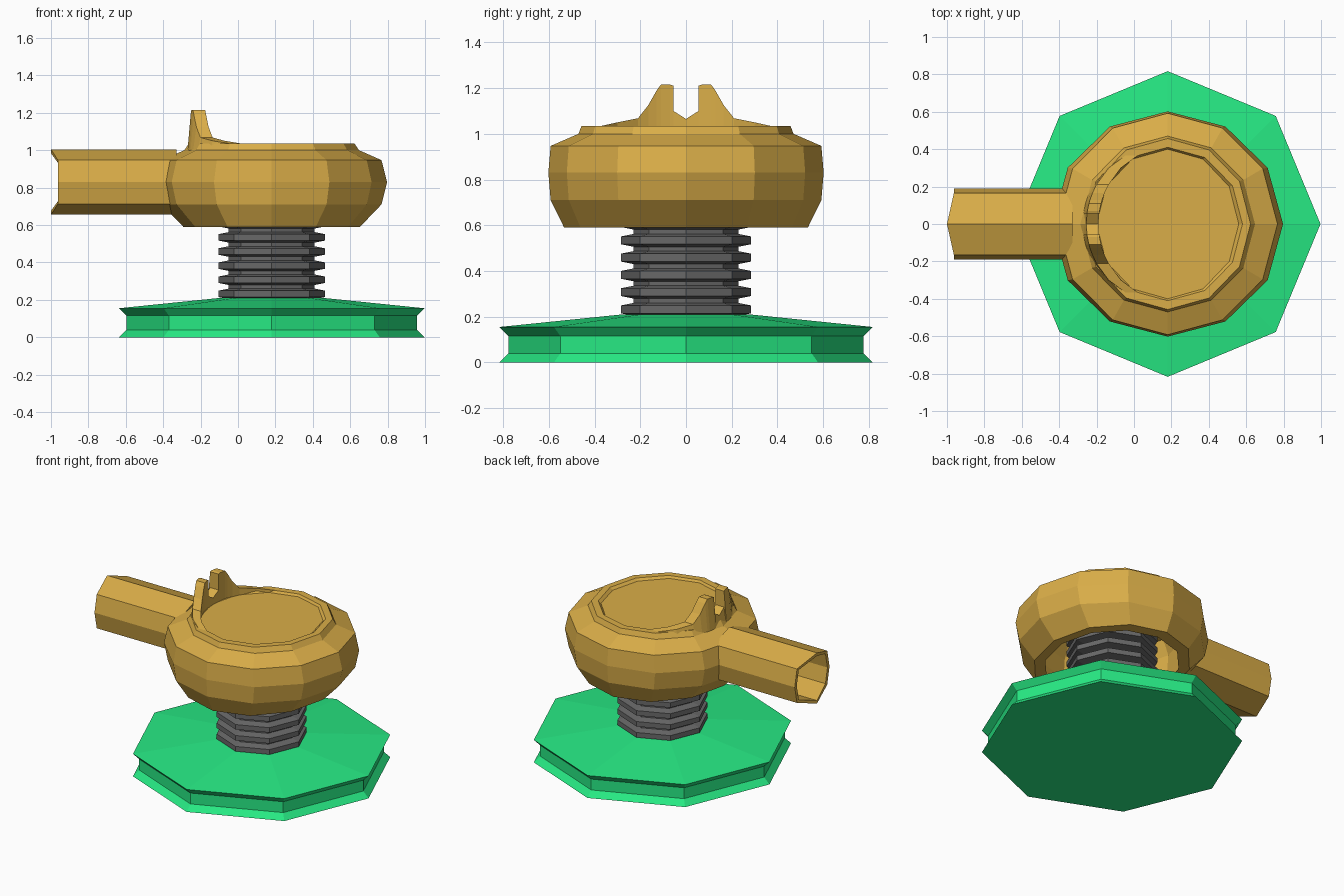
import bpy, bmesh
from math import cos, sin, tau, sqrt

if "Cube" in bpy.data.objects:
    bpy.data.objects.remove(bpy.data.objects["Cube"])

CX = 0.18  # shared vertical axis of base, screw and housing


def material(name, rgb):
    m = bpy.data.materials.new(name)
    m.diffuse_color = (*rgb, 1)
    m.use_nodes = True
    m.node_tree.nodes["Principled BSDF"].inputs["Base Color"].default_value = m.diffuse_color
    return m


GREEN = material("green", (0.02, 0.82, 0.23))
BRASS = material("brass", (0.70, 0.42, 0.065))
STEEL = material("dark_steel", (0.14, 0.14, 0.14))


def loft(name, loops, mat):
    """Skin equal-length loops with quads and cap both ends."""
    bm = bmesh.new()
    rows = [[bm.verts.new(p) for p in loop] for loop in loops]
    n = len(rows[0])
    for a, b in zip(rows, rows[1:]):
        for i in range(n):
            j = (i + 1) % n
            bm.faces.new((a[i], a[j], b[j], b[i]))
    bm.faces.new(rows[0][::-1])
    bm.faces.new(rows[-1])
    bmesh.ops.recalc_face_normals(bm, faces=bm.faces)
    me = bpy.data.meshes.new(name)
    bm.to_mesh(me)
    bm.free()
    me.materials.append(mat)
    ob = bpy.data.objects.new(name, me)
    bpy.context.collection.objects.link(ob)
    return ob


def ring(n, z, rx, ry=None):
    ry = ry or rx
    return [(CX + rx * cos(tau * i / n), ry * sin(tau * i / n), z) for i in range(n)]


# Octagonal base with a grooved edge and a shallow cone top
base = [(0, 0.817), (0.04, 0.777), (0.115, 0.777), (0.155, 0.817), (0.21, 0.28)]
loft("base", [ring(8, z, r) for z, r in base], GREEN)

# Ridged screw post, running up inside the housing
post = [(0.19, 0.23)]
for k in range(8):
    z = 0.232 + 0.0755 * k
    post += [(z - 0.028, 0.23), (z - 0.017, 0.285), (z + 0.017, 0.285), (z + 0.028, 0.23)]
post.append((0.86, 0.23))
loft("screw_post", [ring(8, z, r) for z, r in post], STEEL)

# Round housing: hollow underside, bulging wall, stepped lid with shallow recess
housing = [
    (0.93, 0.42, 0.42), (0.83, 0.46, 0.46), (0.70, 0.45, 0.47), (0.59, 0.41, 0.45),
    (0.59, 0.472, 0.533), (0.71, 0.587, 0.592), (0.83, 0.617, 0.602),
    (0.947, 0.587, 0.592), (1.0, 0.467, 0.47), (1.035, 0.443, 0.457),
    (1.035, 0.40, 0.41), (1.02, 0.38, 0.40),
]
loft("housing", [ring(12, *h) for h in housing], BRASS)

# Side pipe: flattened octagon, pointed at top and bottom of its open mouth
section = [(0, 0.175), (0.165, 0.117), (0.19, 0), (0.165, -0.117),
           (0, -0.175), (-0.165, -0.117), (-0.19, 0), (-0.165, 0.117)]


def pipe_loop(x, scale=1.0, tip=0.0):
    return [(x - (tip if y == 0 else 0), y * scale, 0.83 + dz * scale) for y, dz in section]


loft("side_pipe", [pipe_loop(-0.33), pipe_loop(-0.963, 1, 0.037),
                   pipe_loop(-0.963, 0.88, 0.037), pipe_loop(-0.42, 0.88)], BRASS)

# Notched sight tab that follows the lid rim, mirrored across y
half = [(0.055, 1.10), (0.055, 1.21), (0.07, 1.215), (0.11, 1.215), (0.128, 1.19),
        (0.165, 1.125), (0.21, 1.068), (0.30, 1.05), (0.39, 1.03)]
stations = [(-y, z) for y, z in reversed(half)] + [(0, 1.065)] + half
loops = []
for y, top in stations:
    x = CX - sqrt(0.435 ** 2 - y * y)
    loops.append([(x - 0.02, y, 0.98), (x + 0.065, y, 0.98), (x + 0.065, y, top), (x, y, top)])
loft("sight_tab", loops, BRASS)
